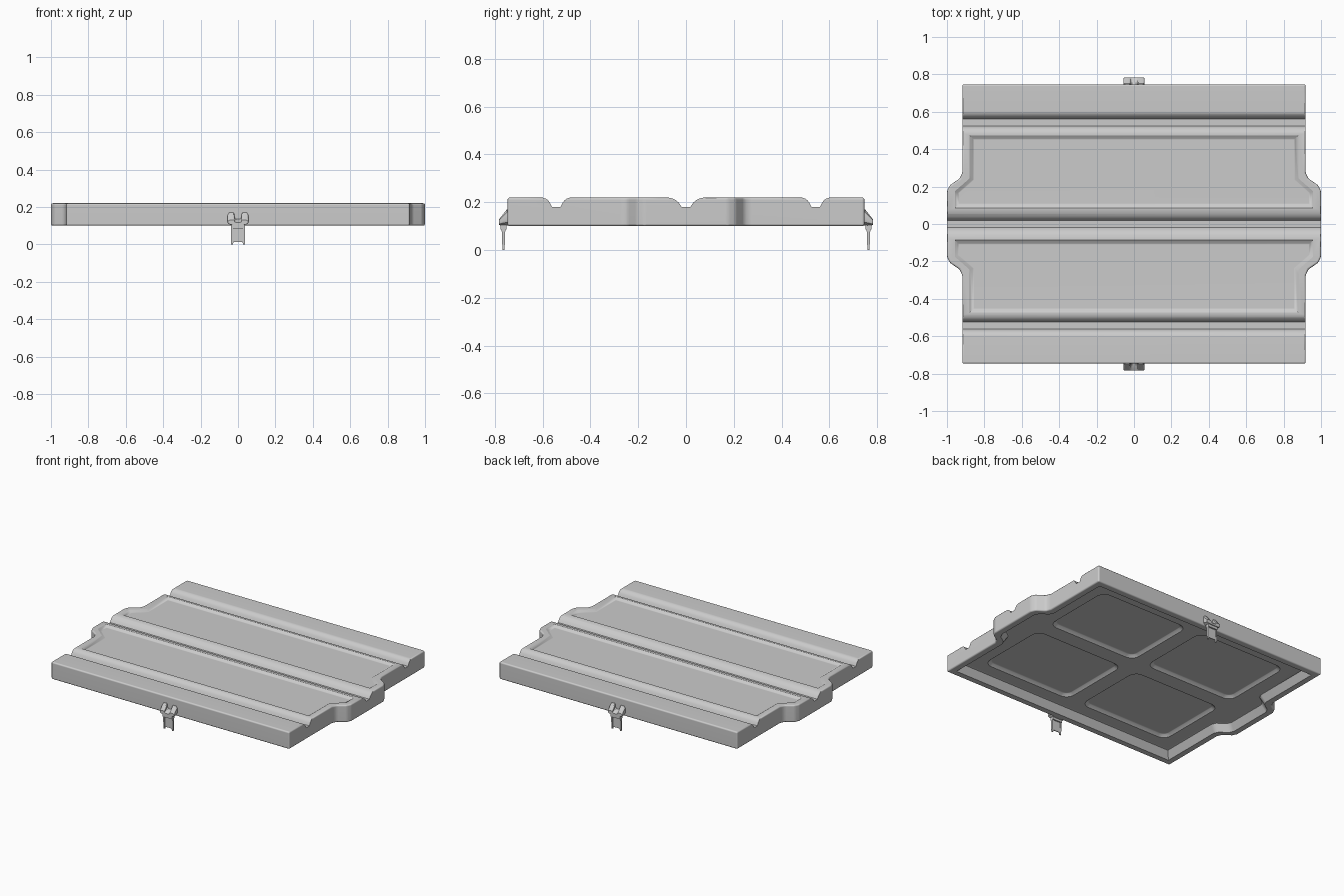
import bpy, bmesh
from math import radians, sin, cos, pi

if "Cube" in bpy.data.objects:
    bpy.data.objects.remove(bpy.data.objects["Cube"])


def make(name, bm):
    bmesh.ops.remove_doubles(bm, verts=bm.verts, dist=1e-6)
    bmesh.ops.recalc_face_normals(bm, faces=bm.faces)
    me = bpy.data.meshes.new(name)
    bm.to_mesh(me)
    bm.free()
    ob = bpy.data.objects.new(name, me)
    bpy.context.collection.objects.link(ob)
    return ob


def loft(bm, rings):
    """Closed solid through rings of 3D points."""
    loops = [[bm.verts.new(p) for p in r] for r in rings]
    for a, b in zip(loops, loops[1:]):
        n = len(a)
        for i in range(n):
            bm.faces.new((a[i], a[(i + 1) % n], b[(i + 1) % n], b[i]))
    bm.faces.new(loops[0])
    bm.faces.new(loops[-1])


def solid(name, *rings):
    bm = bmesh.new()
    loft(bm, rings)
    return make(name, bm)


def flat(pts, z):
    return [(x, y, z) for x, y in pts]


def outline(d):
    """Winged tray outline, inset by d."""
    q = [(.918 - d, .747 - d), (.918 - d, .275 - .4 * d), (.932 - d, .243 - .4 * d),
         (.985 - d, .207 - .4 * d), (1 - d, .175 - .4 * d)]
    half = q + [(x, -y) for x, y in q[::-1]]
    return half + [(-x, -y) for x, y in half]


def rounded(cx, cy, hx, hy, r):
    pts = []
    for k, (sx, sy) in enumerate([(1, 1), (-1, 1), (-1, -1), (1, -1)]):
        for i in range(7):
            a = k * pi / 2 + i * pi / 12
            pts.append((cx + sx * (hx - r) + r * cos(a), cy + sy * (hy - r) + r * sin(a)))
    return pts


def activate(ob):
    bpy.ops.object.select_all(action='DESELECT')
    ob.select_set(True)
    bpy.context.view_layer.objects.active = ob


def bevel(ob, width, segments):
    activate(ob)
    m = ob.modifiers.new("bevel", 'BEVEL')
    m.width, m.segments = width, segments
    m.limit_method, m.angle_limit = 'ANGLE', radians(25)
    bpy.ops.object.modifier_apply(modifier=m.name)


def cut(ob, cutter):
    activate(ob)
    cutter.hide_render = True
    m = ob.modifiers.new("cut", 'BOOLEAN')
    m.operation, m.solver, m.object = 'DIFFERENCE', 'EXACT', cutter
    bpy.ops.object.modifier_apply(modifier=m.name)
    bpy.data.objects.remove(cutter, do_unlink=True)


def smooth(ob, angle=32):
    activate(ob)
    bpy.ops.object.shade_smooth_by_angle(angle=radians(angle))
    m = ob.modifiers.new("normals", 'WEIGHTED_NORMAL')
    m.keep_sharp = True


# tray body
tray = solid("tray_body", flat(outline(0), .10), flat(outline(0), .22))
bevel(tray, .01, 3)

# rounded channels across the top
for yc, k in ((-.543, .7), (0, 1), (.543, .7)):
    side = [(.018, .18), (.022, .186), (.03 , .198), (.04, .207), (.055, .2155), (.08, .2206), (.08, .26)]
    side = [(.018 + (y - .018) * k, z) for y, z in side]
    prof = side + [(-y, z) for y, z in side[::-1]]
    cut(tray, solid("channel_cutter", *[[(x, yc + y, z) for y, z in prof] for x in (-1.1, 1.1)]))

# shallow recess in each of the two top panels
for s in (1, -1):
    def panel(d, z):
        q = [(.855 + d, .45 + d), (.855 + d, .235 + .4 * d), (.935 + d, .165 + .4 * d), (.935 + d, .11 - d)]
        return [(x, s * y, z) for x, y in q + [(-x, y) for x, y in q[::-1]]]
    cut(tray, solid("recess_cutter", panel(0, .207), panel(.006, .2085), panel(.024, .2205), panel(.024, .25)))

# hollow underside following the outline
cut(tray, solid("hollow_cutter", flat(outline(.045), .05), flat(outline(.045), .10),
                flat(outline(.05), .108), flat(outline(.075), .148), flat(outline(.085), .152)))

# four rounded pockets underneath
for sx in (1, -1):
    for sy in (1, -1):
        rings = [flat(rounded(sx * .40, sy * .32, .345 - d, .265 - d, .06 - d), z)
                 for d, z in ((0, .13), (0, .152), (.004, .156), (.018, .167), (.026, .169))]
        cut(tray, solid("pocket_cutter", *rings))
smooth(tray)


# clips: notched wedge bracket, collar and forked leg
def box(bm, x0, x1, y0, y1, z0, z1, taper=1):
    ym = (y0 + y1) / 2
    h = (y1 - y0) / 2
    rings = []
    for z, t in ((z0, taper), (z1, 1)):
        rings.append([(x0, ym - h * t, z), (x1, ym - h * t, z), (x1, ym + h * t, z), (x0, ym + h * t, z)])
    loft(bm, rings)


def clip(name, s):
    bm = bmesh.new()
    half = [(.034, .102), (.042, .108), (.053, .116), (.056, .128), (.055, .158), (.047, .17), (.024, .17),
            (.020, .163), (.019, .145), (.012, .136)]
    poly = half + [(-x, z) for x, z in half[::-1]]
    loft(bm, [[(x, .735, z) for x, z in poly],
              [(x, .75, z) for x, z in poly],
              [(x, .778, .105 + (z - .105) * .45) for x, z in poly],
              [(x * .96, .782, .106 + (z - .105) * .36) for x, z in poly]])
    box(bm, -.037, .037, .752, .777, .086, .112)
    fork = [(.036, .095), (.036, 0), (.027, 0), (.024, .014)]
    fork += [(-x, z) for x, z in fork[::-1]]
    loft(bm, [[(x, y, z) for x, z in fork] for y in (.761, .766)])
    for sx in (-1, 1):
        box(bm, *sorted((sx * .028, sx * .037)), .756, .772, 0, .095, .55)
    if s < 0:
        for v in bm.verts:
            v.co.x, v.co.y = -v.co.x, -v.co.y
    ob = make(name, bm)
    smooth(ob)


clip("back_clip", 1)
clip("front_clip", -1)
